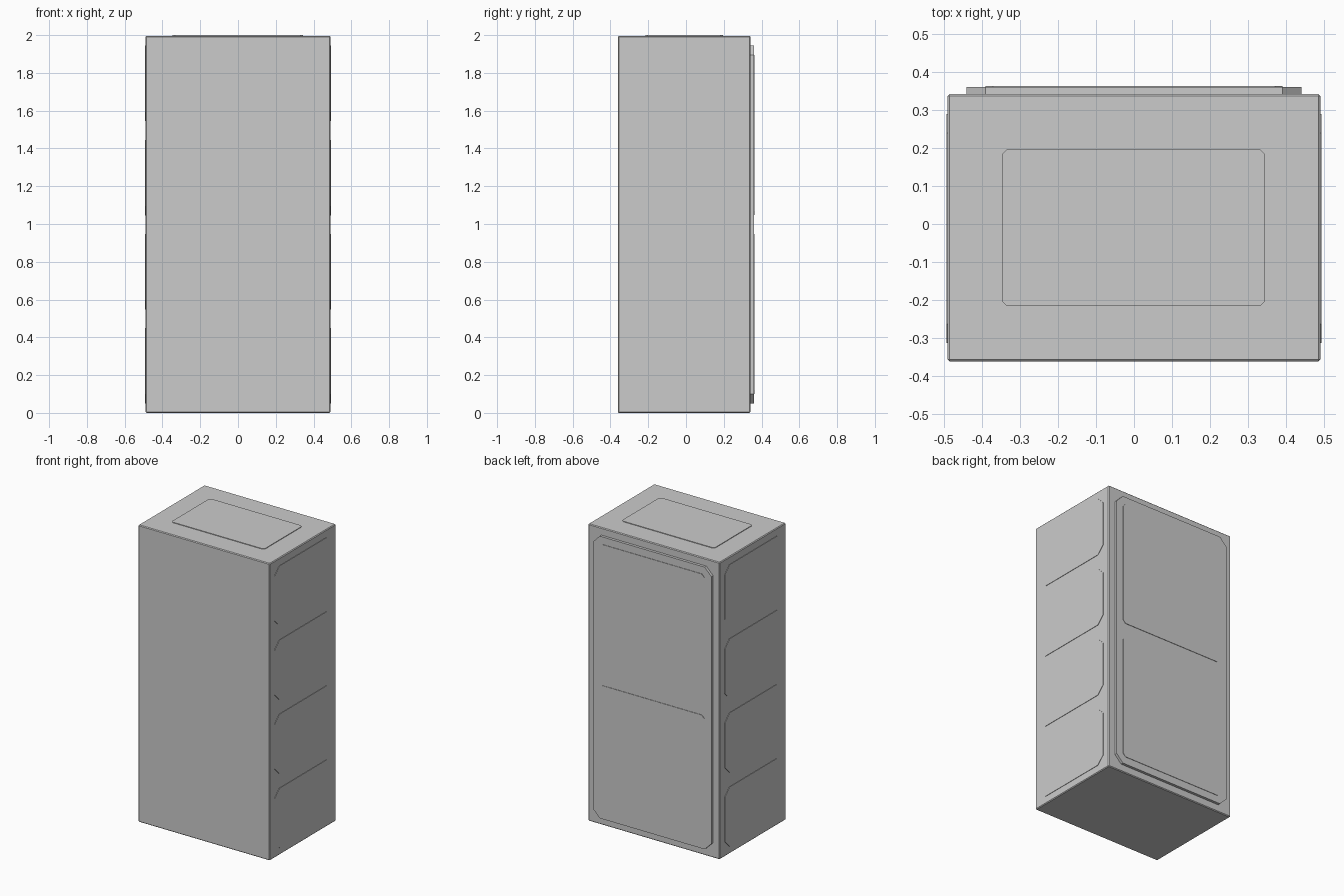
import bpy, bmesh
from mathutils import Vector

if "Cube" in bpy.data.objects:
    bpy.data.objects.remove(bpy.data.objects["Cube"])


def finish(name, bm):
    bmesh.ops.recalc_face_normals(bm, faces=bm.faces)
    mesh = bpy.data.meshes.new(name)
    bm.to_mesh(mesh)
    bm.free()
    obj = bpy.data.objects.new(name, mesh)
    bpy.context.collection.objects.link(obj)
    return obj


def panel(name, origin, u, v, n, u_range, v_range, cut, depth):
    """Chamfered-corner plate on the plane origin + a*u + b*v, raised along n."""
    (a0, a1), (b0, b1) = u_range, v_range
    outline = [(a0 + cut, b0), (a1 - cut, b0), (a1, b0 + cut), (a1, b1 - cut),
               (a1 - cut, b1), (a0 + cut, b1), (a0, b1 - cut), (a0, b0 + cut)]
    u, v, n, origin = Vector(u), Vector(v), Vector(n), Vector(origin)
    sink = 0.004  # embed the plate slightly in its support
    bm = bmesh.new()
    face = bm.faces.new([bm.verts.new(origin + u * a + v * b - n * sink)
                         for a, b in outline])
    ext = bmesh.ops.extrude_face_region(bm, geom=[face])
    moved = [g for g in ext["geom"] if isinstance(g, bmesh.types.BMVert)]
    bmesh.ops.translate(bm, verts=moved, vec=n * (depth + sink))
    return finish(name, bm)


X, Y, Z = (1, 0, 0), (0, 1, 0), (0, 0, 1)
HALF_W, FRONT, BACK, TOP = 0.489, -0.361, 0.341, 1.996

# Cabinet body with narrow chamfered edges
bm = bmesh.new()
bmesh.ops.create_cube(bm, size=1)
bmesh.ops.scale(bm, vec=(2 * HALF_W, BACK - FRONT, TOP), verts=bm.verts)
bmesh.ops.translate(bm, vec=(0, (FRONT + BACK) / 2, TOP / 2), verts=bm.verts)
bmesh.ops.bevel(bm, geom=bm.edges[:], offset=0.005, segments=1, affect='EDGES')
finish("cabinet_body", bm)

# Four plates on each side
for side, s in (("left", -1), ("right", 1)):
    for i in range(4):
        z = 0.05 + i * 0.498
        panel(f"{side}_side_plate_{i + 1}", (s * HALF_W, 0, 0), Y, Z, (s, 0, 0),
              (-0.313, 0.289), (z, z + 0.4), 0.05, 0.003)

# Back frame carrying two thin plates
panel("back_frame", (0, BACK, 0), X, Z, Y, (-0.44, 0.44), (0.05, 1.946), 0.05, 0.018)
for name, z0, z1 in (("lower", 0.1, 0.948), ("upper", 1.048, 1.896)):
    panel(f"{name}_back_plate", (0, BACK + 0.018, 0), X, Z, Y,
          (-0.39, 0.39), (z0, z1), 0.02, 0.003)

# Top plate
panel("top_plate", (0, 0, TOP), X, Y, Z, (-0.346, 0.344), (-0.215, 0.195), 0.012, 0.004)
